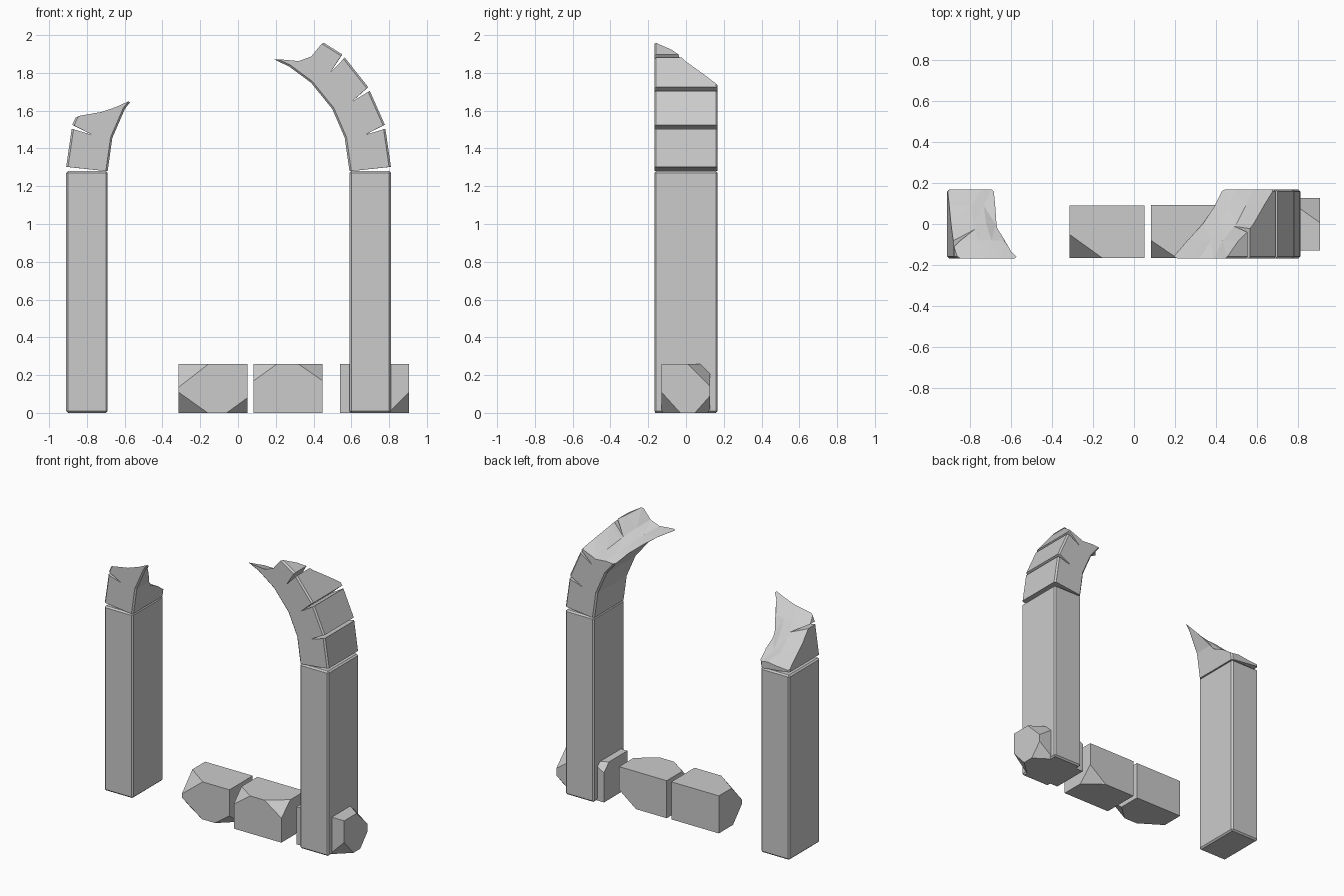
import bpy, bmesh
from math import sin, cos, radians
from mathutils import Vector

if "Cube" in bpy.data.objects:
    bpy.data.objects.remove(bpy.data.objects["Cube"])

CX, SPRING = -0.05, 1.28      # arch centre
R_IN, R_OUT, DEPTH = 0.64, 0.86, 0.168


def finish(name, bm):
    bmesh.ops.recalc_face_normals(bm, faces=bm.faces)
    me = bpy.data.meshes.new(name)
    bm.to_mesh(me)
    bm.free()
    ob = bpy.data.objects.new(name, me)
    bpy.context.collection.objects.link(ob)
    return ob


def polar(side, r, deg, y):
    a = radians(deg)
    return Vector((CX + side * r * cos(a), y, SPRING + r * sin(a)))


def box(lo, hi):
    bm = bmesh.new()
    bmesh.ops.create_cube(bm, size=1)
    for v in bm.verts:
        v.co = Vector([lo[i] if v.co[i] < 0 else hi[i] for i in range(3)])
    return bm


# Square shaft with a fine bevel
def shaft(name, side):
    xs = sorted((CX + side * R_IN, CX + side * R_OUT))
    bm = box((xs[0], -DEPTH, 0), (xs[1], DEPTH, SPRING))
    bmesh.ops.bevel(bm, geom=bm.edges[:], offset=0.01, segments=1, affect='EDGES')
    return finish(name, bm)


# Curved stub: arch profile with V joints on the outside, chamfered front and back
def arch_stub(name, side, joints, end):
    outer = [(R_OUT, 1.5)]
    for j in joints:
        outer += [(R_OUT, j - 0.7), (0.75, j - 0.9), (R_OUT + 0.003, j + 0.7)]
    outer.append((R_OUT + 0.05, end))
    inner = [(R_IN, a) for a in (0, 16, 31, 47, 60, 70, 80) if a < end] + [(R_IN, end)]
    bm = bmesh.new()
    rings = []
    for y, c in ((-DEPTH, 0.01), (-DEPTH + 0.01, 0), (DEPTH - 0.01, 0), (DEPTH, 0.01)):
        pts = [(r - c if r > 0.8 else r, a) for r, a in outer]
        pts += [(r + c, a) for r, a in reversed(inner)]
        rings.append([bm.verts.new(polar(side, r, a, y)) for r, a in pts])
    n = len(rings[0])
    for a, b in zip(rings, rings[1:]):
        for i in range(n):
            k = (i + 1) % n
            bm.faces.new((a[i], a[k], b[k], b[i]))
    bm.faces.new(rings[0])
    bm.faces.new(rings[-1])
    return finish(name, bm)


# Jagged break: solid beyond a rough surface given as angle by (depth row, radius column)
def break_cutter(name, side, rows):
    ys = (-0.175, -0.08, 0.0, 0.09, 0.175)
    rs = (0.5, 0.64, 0.69, 0.75, 0.86, 1.3)
    bm = bmesh.new()
    low, top = [], []
    for y, row in zip(ys, rows):
        angles = [row[0]] + list(row) + [row[-1]]
        low.append([bm.verts.new(polar(side, r, a, y)) for r, a in zip(rs, angles)])
        top.append([bm.verts.new(polar(side, r, 95, y)) for r in rs])
    ny, nr = len(ys), len(rs)
    for g in (low, top):
        for i in range(ny - 1):
            for j in range(nr - 1):
                bm.faces.new((g[i][j], g[i + 1][j], g[i + 1][j + 1], g[i][j + 1]))
    for i in (0, ny - 1):
        for j in range(nr - 1):
            bm.faces.new((low[i][j], low[i][j + 1], top[i][j + 1], top[i][j]))
    for j in (0, nr - 1):
        for i in range(ny - 1):
            bm.faces.new((low[i][j], low[i + 1][j], top[i + 1][j], top[i][j]))
    bmesh.ops.triangulate(bm, faces=bm.faces[:])
    ob = finish(name, bm)
    ob.hide_render = True
    ob.hide_set(True)
    return ob


def broken(stub, cutter):
    m = stub.modifiers.new("break", 'BOOLEAN')
    m.operation, m.solver, m.object = 'DIFFERENCE', 'EXACT', cutter


# Fallen block: box with corners sliced off; cuts = (corner signs, distance along x, y, z)
def rubble(name, lo, hi, cuts):
    bm = box(lo, hi)
    for signs, dist in cuts:
        corner = Vector([hi[i] if signs[i] > 0 else lo[i] for i in range(3)])
        no = Vector([signs[i] / dist[i] for i in range(3)]).normalized()
        co = corner - Vector((signs[0] * dist[0], 0, 0))
        bmesh.ops.bisect_plane(bm, geom=bm.verts[:] + bm.edges[:] + bm.faces[:],
                               plane_co=co, plane_no=no, clear_outer=True)
        bmesh.ops.holes_fill(bm, edges=[e for e in bm.edges if e.is_boundary], sides=0)
    return finish(name, bm)


shaft("left_shaft", -1)
shaft("right_shaft", 1)

broken(arch_stub("right_arch_stub", 1, (15.8, 30.3, 45), 80),
       break_cutter("right_break_cutter", 1, (
           (69, 58, 54.5, 54), (61, 52, 50, 49), (53, 47, 43, 42.5),
           (46, 42, 37.5, 37), (40, 37, 33, 31.5))))
broken(arch_stub("left_arch_stub", -1, (15.8,), 45),
       break_cutter("left_break_cutter", -1, (
           (37, 30, 25, 20), (24, 21, 19, 15), (13, 14, 13, 10),
           (9, 8, 8, 6), (3.5, 4, 3, 2))))

rubble("fallen_block_left", (-0.315, -0.165, 0), (0.05, 0.09, 0.26), (
    ((-1, -1, 1), (0.16, 0.115, 0.125)),
    ((-1, -1, -1), (0.155, 0.10, 0.11)),
    ((1, -1, -1), (0.11, 0.10, 0.08))))
rubble("fallen_block_middle", (0.083, -0.165, 0), (0.448, 0.093, 0.26), (
    ((-1, -1, 1), (0.125, 0.085, 0.09)),
    ((1, -1, 1), (0.13, 0.10, 0.09)),
    ((1, 1, -1), (0.13, 0.10, 0.10))))
rubble("fallen_block_right", (0.54, -0.13, 0), (0.905, 0.127, 0.26), (
    ((1, 1, 1), (0.17, 0.12, 0.12)),
    ((1, -1, -1), (0.11, 0.10, 0.11)),
    ((1, 1, -1), (0.12, 0.08, 0.09)),
    ((-1, 1, 1), (0.10, 0.055, 0.055))))
